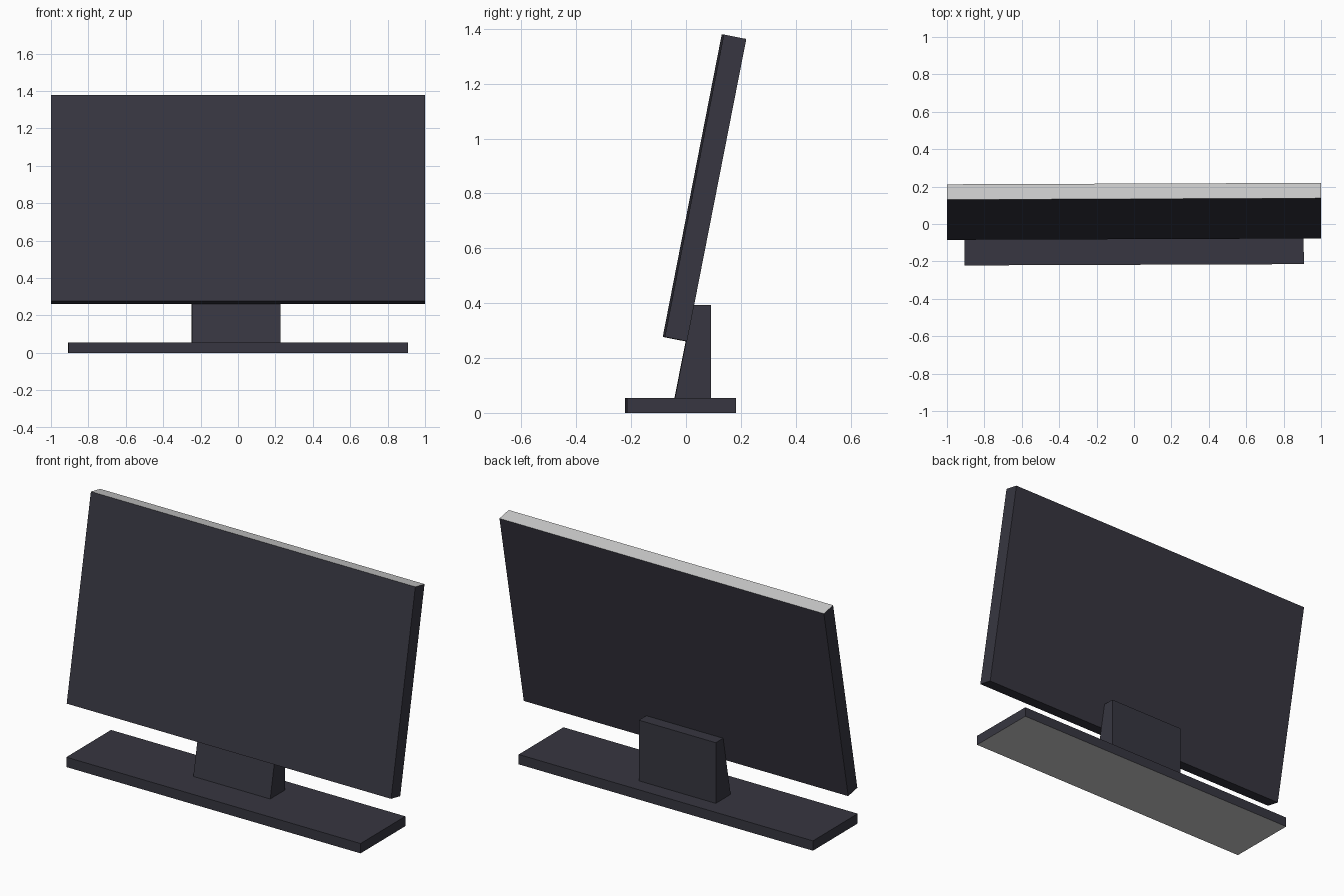
import bpy
import bmesh

if "Cube" in bpy.data.objects:
    bpy.data.objects.remove(bpy.data.objects["Cube"])

YAW = 0.0038  # the whole set is turned very slightly about z


def material(name, color):
    mat = bpy.data.materials.new(name)
    mat.diffuse_color = (*color, 1)
    mat.use_nodes = True
    mat.node_tree.nodes["Principled BSDF"].inputs["Base Color"].default_value = mat.diffuse_color
    return mat


dark = material("dark_plastic", (0.038, 0.037, 0.052))
pale = material("pale_grey", (0.6, 0.6, 0.6))


def extrude_profile(name, profile, x0, x1, pale_test=None):
    """Sweep a (y, z) side profile from x0 to x1; pale_test picks pale faces."""
    bm = bmesh.new()
    face = bm.faces.new([bm.verts.new((x0, y, z)) for y, z in profile])
    out = bmesh.ops.extrude_face_region(bm, geom=[face])
    moved = [g for g in out["geom"] if isinstance(g, bmesh.types.BMVert)]
    bmesh.ops.translate(bm, verts=moved, vec=(x1 - x0, 0, 0))
    bmesh.ops.recalc_face_normals(bm, faces=bm.faces)
    for f in bm.faces:
        f.normal_update()
        if pale_test and pale_test(f.normal):
            f.material_index = 1
    mesh = bpy.data.meshes.new(name)
    bm.to_mesh(mesh)
    bm.free()
    mesh.materials.append(dark)
    mesh.materials.append(pale)
    obj = bpy.data.objects.new(name, mesh)
    obj.rotation_euler.z = YAW
    bpy.context.collection.objects.link(obj)
    return obj


# Tilted flat screen with a pale top edge
extrude_profile("screen",
                [(-0.081, 0.277), (0.0, 0.261), (0.216, 1.363), (0.134, 1.379)],
                -1.0, 1.0, lambda n: n.z > 0.8)

# Wedge-shaped neck lying against the back of the screen
extrude_profile("stand_neck",
                [(-0.041, 0.055), (0.091, 0.055), (0.091, 0.394), (0.026, 0.394)],
                -0.247, 0.227)

# Wide flat foot with a pale underside
extrude_profile("stand_base",
                [(-0.218, 0.0), (0.179, 0.0), (0.179, 0.055), (-0.218, 0.055)],
                -0.907, 0.907, lambda n: n.z < -0.8)
